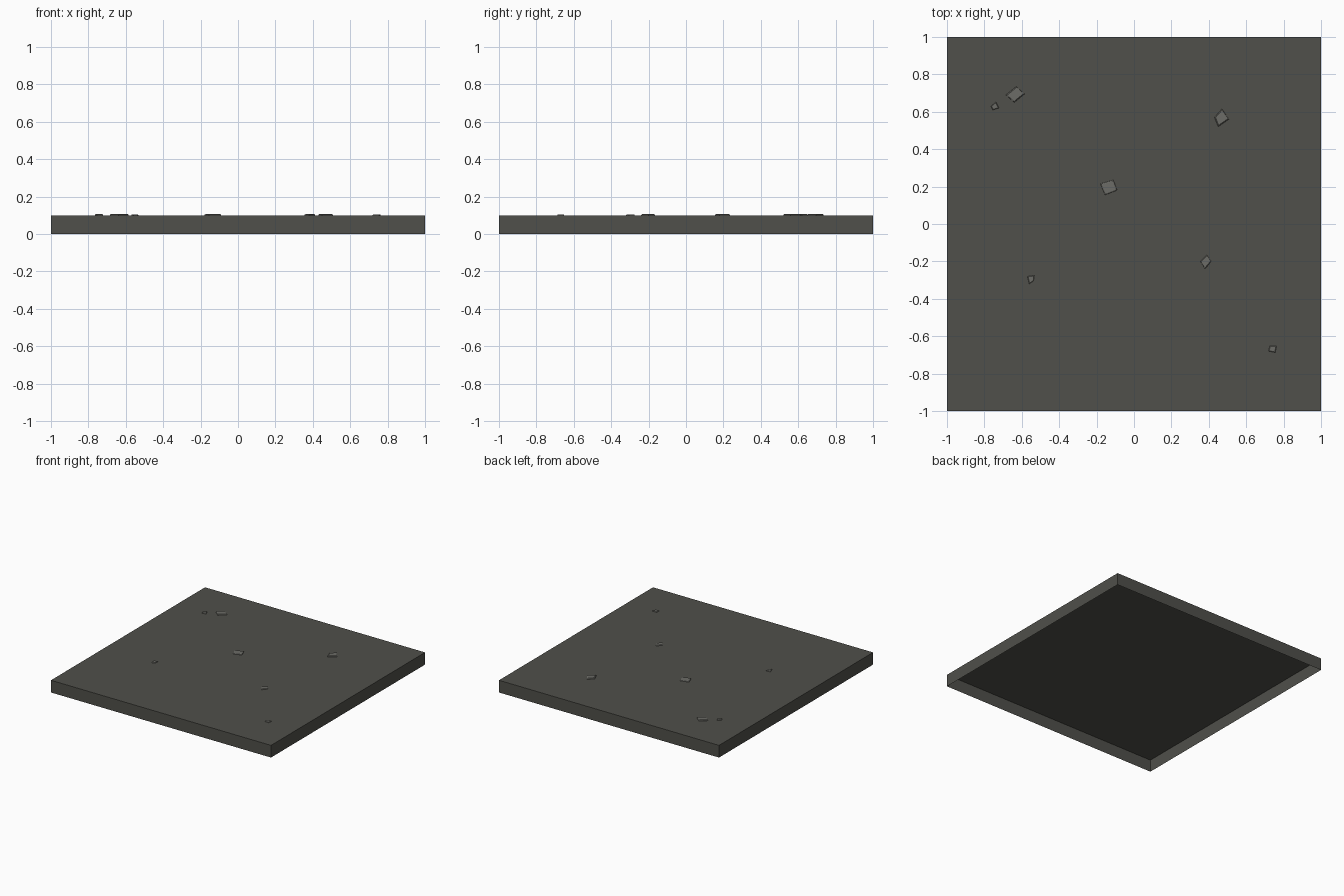
import bpy, bmesh
from mathutils import Vector

if "Cube" in bpy.data.objects:
    bpy.data.objects.remove(bpy.data.objects["Cube"])


def material(name, rgb):
    m = bpy.data.materials.new(name)
    m.diffuse_color = (*rgb, 1)
    m.use_nodes = True
    m.node_tree.nodes["Principled BSDF"].inputs["Base Color"].default_value = m.diffuse_color
    return m


def finish(name, bm, mat):
    bmesh.ops.recalc_face_normals(bm, faces=bm.faces)
    me = bpy.data.meshes.new(name)
    bm.to_mesh(me)
    bm.free()
    me.materials.append(mat)
    ob = bpy.data.objects.new(name, me)
    bpy.context.collection.objects.link(ob)
    return ob


ground_grey = material("dark ground grey", (0.08, 0.08, 0.069))
stone_grey = material("pebble grey", (0.15, 0.15, 0.135))

# Ground slab: a thin shell box, open underneath
bm = bmesh.new()
bmesh.ops.create_cube(bm, size=1)
bmesh.ops.scale(bm, vec=(2, 2, 0.1), verts=bm.verts)
bmesh.ops.translate(bm, vec=(0, 0, 0.05), verts=bm.verts)
bm.normal_update()
bottom = [f for f in bm.faces if f.normal.z < -0.5]
bmesh.ops.delete(bm, geom=bottom, context='FACES_ONLY')
# outward normals are already right, so keep them
finish("ground_slab", bm, ground_grey)

# Pebbles: low four-sided lumps with sloping rims (outline corners, height)
pebbles = [
    ([(-.685, .69), (-.63, .735), (-.585, .695), (-.64, .65)], .008),
    ([(.43, .57), (.47, .615), (.507, .56), (.45, .52)], .008),
    ([(-.18, .215), (-.11, .235), (-.09, .18), (-.155, .155)], .007),
    ([(.355, -.20), (.39, -.165), (.413, -.20), (.38, -.24)], .006),
    ([(-.57, -.28), (-.533, -.275), (-.537, -.305), (-.56, -.32)], .005),
    ([(.725, -.652), (.762, -.653), (.755, -.687), (.72, -.68)], .005),
    ([(-.765, .63), (-.738, .652), (-.722, .62), (-.755, .61)], .006),
]
for i, (corners, height) in enumerate(pebbles, 1):
    centre = sum((Vector(c) for c in corners), Vector((0, 0))) / 4
    bm = bmesh.new()
    rings = []
    for z, s in ((0.1, 1.0), (0.1 + height * 0.6, 0.97), (0.1 + height, 0.82)):
        pts = [centre + (Vector(c) - centre) * s for c in corners]
        rings.append([bm.verts.new((p.x, p.y, z)) for p in pts])
    for lo, hi in zip(rings, rings[1:]):
        for k in range(4):
            n = (k + 1) % 4
            bm.faces.new((lo[k], lo[n], hi[n], hi[k]))
    bm.faces.new(rings[-1])
    finish(f"pebble_{i}", bm, stone_grey)
